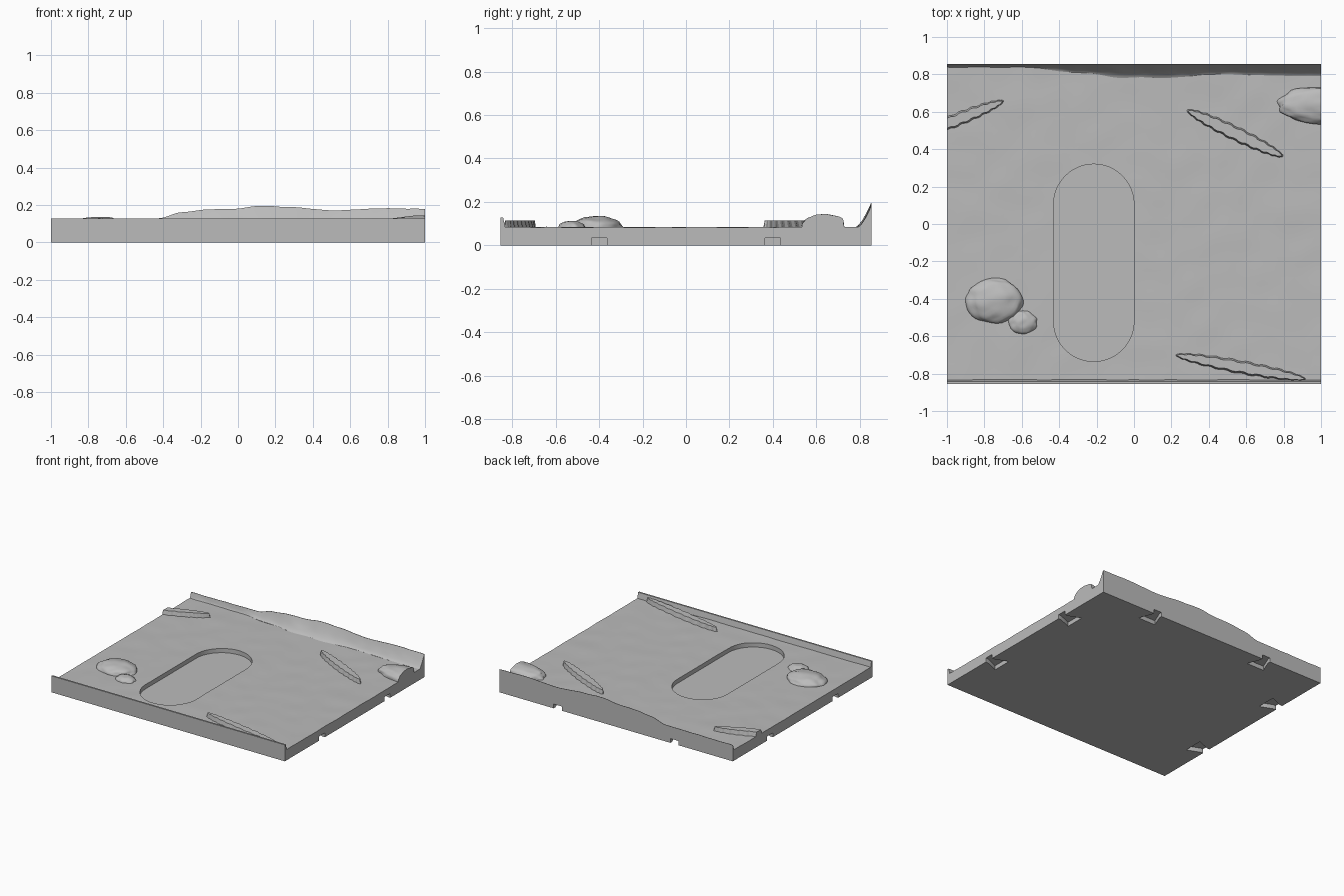
import bpy, bmesh
from math import sin, cos, pi, radians, copysign
from mathutils import Vector, Matrix, noise

HALF_X, HALF_Y, GROUND = 1.0, 0.855, 0.083

if "Cube" in bpy.data.objects:
    bpy.data.objects.remove(bpy.data.objects["Cube"])

stone = bpy.data.materials.new("stone grey")
stone.use_nodes = True
stone.diffuse_color = (0.5, 0.5, 0.5, 1)
bsdf = next(n for n in stone.node_tree.nodes if n.type == "BSDF_PRINCIPLED")
bsdf.inputs["Base Color"].default_value = stone.diffuse_color
bsdf.inputs["Roughness"].default_value = 0.8


def finish(name, bm):
    bmesh.ops.recalc_face_normals(bm, faces=bm.faces)
    mesh = bpy.data.meshes.new(name)
    bm.to_mesh(mesh)
    bm.free()
    mesh.materials.append(stone)
    obj = bpy.data.objects.new(name, mesh)
    bpy.context.collection.objects.link(obj)
    return obj


def smooth(obj, angle=35):
    bpy.ops.object.select_all(action="DESELECT")
    obj.select_set(True)
    bpy.context.view_layer.objects.active = obj
    bpy.ops.object.shade_smooth_by_angle(angle=radians(angle))


def loft(sections):
    """Closed solid through a list of equally long point rings."""
    bm = bmesh.new()
    rings = [[bm.verts.new(p) for p in s] for s in sections]
    for a, b in zip(rings, rings[1:]):
        for i in range(len(a)):
            j = (i + 1) % len(a)
            bm.faces.new((a[i], a[j], b[j], b[i]))
    bm.faces.new(rings[0])
    bm.faces.new(rings[-1][::-1])
    return bm


def prism(outline, z0, z1):
    return loft([[(x, y, z) for x, y in outline] for z in (z0, z1)])


def trim(bm):
    """Cut a part flush with the left and right edges of the tile."""
    for side in (-1, 1):
        bmesh.ops.bisect_plane(bm, geom=bm.verts[:] + bm.edges[:] + bm.faces[:],
                               plane_co=(side * HALF_X, 0, 0),
                               plane_no=(side, 0, 0), clear_outer=True)
        bmesh.ops.holes_fill(bm, edges=[e for e in bm.edges if e.is_boundary])


def lerp_table(table, x):
    for (x0, a), (x1, b) in zip(table, table[1:]):
        if x <= x1:
            t = (x - x0) / (x1 - x0)
            return a + (b - a) * t * t * (3 - 2 * t)
    return table[-1][1]


# Base slab with a faintly uneven top
bm = bmesh.new()
bmesh.ops.create_grid(bm, x_segments=56, y_segments=48, size=1)
for v in bm.verts:
    v.co = (v.co.x * HALF_X, v.co.y * HALF_Y, 0)
    v.co.z = GROUND + 0.003 * noise.noise(v.co * 7)
low = bmesh.ops.extrude_face_region(bm, geom=bm.faces[:])["geom"]
for v in (g for g in low if isinstance(g, bmesh.types.BMVert)):
    v.co.z = 0
bottom = [f for f in bm.faces if all(v.co.z == 0 for v in f.verts)]
bmesh.ops.dissolve_faces(bm, faces=bottom)
slab = finish("ground_slab", bm)

# Cutters: oblong pocket in the top, flared clip notches underneath
cutters = []
R, CX, Y0, Y1 = 0.215, -0.215, -0.52, 0.105
arc = [i * pi / 24 for i in range(25)]
pocket = [(CX + R * cos(a), Y1 + R * sin(a)) for a in arc]
pocket += [(CX - R * cos(a), Y0 - R * sin(a)) for a in arc]
cutters.append(finish("pocket_cutter", prism(pocket, 0.05, 0.2)))

notch = [(-0.035, 0.02), (0.035, 0.02), (0.035, -0.02),
         (0.075, -0.12), (-0.075, -0.12), (-0.035, -0.02)]
places = [(s * HALF_X, y, -s * 90) for s in (-1, 1) for y in (-0.4, 0.4)]
places += [(x, HALF_Y, 0) for x in (-0.5, 0.5)]
for x, y, turn in places:
    bm = prism(notch, -0.02, 0.033)
    bm.transform(Matrix.Translation((x, y, 0)) @ Matrix.Rotation(radians(turn), 4, "Z"))
    cutters.append(finish("notch_cutter", bm))

bpy.context.view_layer.objects.active = slab
for c in cutters:
    mod = slab.modifiers.new("cut", "BOOLEAN")
    mod.operation, mod.object, mod.solver = "DIFFERENCE", c, "EXACT"
    bpy.ops.object.modifier_apply(modifier=mod.name)
    bpy.data.objects.remove(c)
smooth(slab)

# Front kerb
profile = [(-HALF_Y, 0.07), (-HALF_Y, 0.127), (-0.842, 0.127), (-0.83, 0.07)]
finish("front_kerb", loft([[(x, y, z) for y, z in profile] for x in (-1, 1)]))

# Rear bank: hollow slope rising to an uneven crest
crest = [(-1, 0.125), (-0.43, 0.128), (-0.3, 0.16), (-0.18, 0.175), (0, 0.18),
         (0.12, 0.196), (0.3, 0.187), (0.5, 0.171), (0.8, 0.182), (1, 0.178)]
foot = [(-1, 0.838), (-0.6, 0.838), (-0.3, 0.81), (-0.05, 0.78), (0.15, 0.78),
        (0.45, 0.8), (1, 0.79)]
sections = []
for i in range(121):
    x = -1 + i / 60
    top = lerp_table(crest, x) + 0.003 * noise.noise((x * 12, 0, 0))
    start = lerp_table(foot, x) + 0.004 * noise.noise((x * 9, 5, 0))
    ring = [(x, HALF_Y, 0.07), (x, start, 0.07)]
    for k in range(9):
        t = k / 8
        bump = 0.003 * sin(pi * t) * noise.noise((x * 14, t * 3, 2))
        ring.append((x, start + (HALF_Y - 0.003 - start) * t,
                     GROUND + (top - GROUND) * t ** 1.5 + bump))
    ring.append((x, HALF_Y, top))
    sections.append(ring)
smooth(finish("rear_bank", loft(sections)), 50)


# Boulders: flattened domes, roughened and sunk into the ground
def boulder(name, centre, radii, boxy=1.0, seed=0):
    bm = bmesh.new()
    bmesh.ops.create_icosphere(bm, subdivisions=4, radius=1)
    base = Vector((*centre, 0.07))
    for v in bm.verts:
        n = v.co.copy()
        d = n * (1 + 0.1 * noise.noise(n * 2.5 + Vector((seed, 0, 0))))
        d.z = copysign(abs(d.z) ** boxy, d.z)
        v.co = base + Vector([a * r for a, r in zip(d, radii)])
    bmesh.ops.bisect_plane(bm, geom=bm.verts[:] + bm.edges[:] + bm.faces[:],
                           plane_co=base, plane_no=(0, 0, -1), clear_outer=True)
    bmesh.ops.holes_fill(bm, edges=[e for e in bm.edges if e.is_boundary])
    trim(bm)
    smooth(finish(name, bm), 40)


boulder("large_boulder", (-0.745, -0.41), (0.152, 0.12, 0.065), 0.8, 1)
boulder("small_boulder", (-0.595, -0.527), (0.08, 0.065, 0.042), 0.8, 4)
boulder("edge_boulder", (1.0, 0.635), (0.235, 0.1, 0.072), 0.6, 9)


# Low ridges: long ovals with flat tops and stepped sides
def ridge(name, centre, length, width, turn):
    place = Matrix.Translation((*centre, 0)) @ Matrix.Rotation(radians(turn), 4, "Z")
    count = 96
    rings = []
    for inset, z in ((0, 0.07), (0.012, 0.115)):
        ring = []
        for i in range(count):
            a = 2 * pi * i / count
            w = width - inset - (0.006 if i % 4 < 2 else 0)
            ring.append(place @ Vector(((length - inset) * cos(a), w * sin(a), z)))
        rings.append(ring)
    bm = loft(rings)
    trim(bm)
    finish(name, bm)


ridge("left_rear_ridge", (-0.94, 0.56), 0.265, 0.04, 22)
ridge("right_rear_ridge", (0.54, 0.485), 0.288, 0.043, -25.7)
ridge("front_ridge", (0.57, -0.765), 0.356, 0.04, -10.5)
